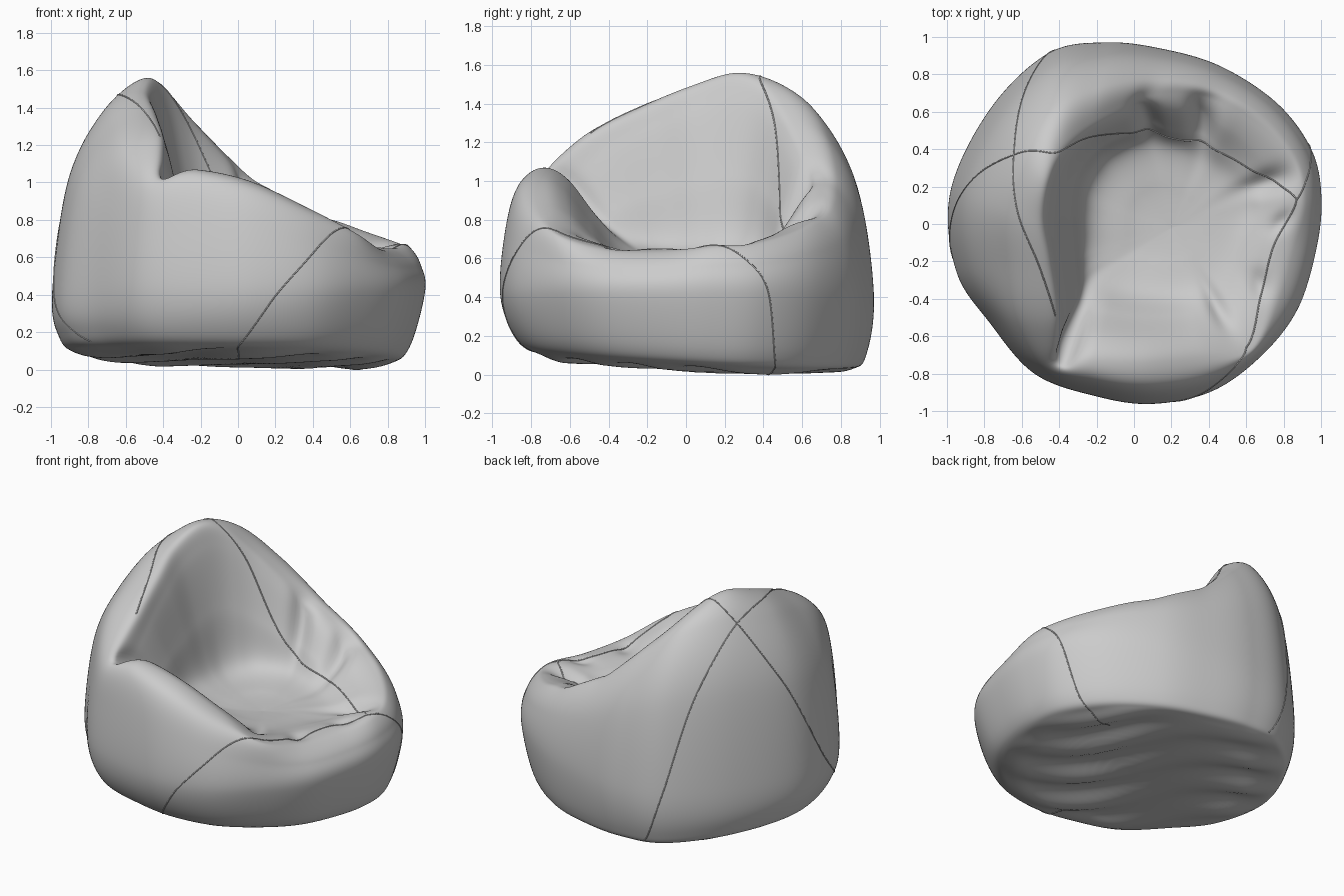
import bpy, bmesh
from math import sin, cos, radians, exp, floor
from mathutils import Vector

if "Cube" in bpy.data.objects:
    bpy.data.objects.remove(bpy.data.objects["Cube"])

# Columns around the bag: outline x,y | rim x,y,z | foot of inner wall x,y
COLS = [
    (1.0, .13, .87, .13, .67, .58, .08), (.95, .39, .81, .36, .69, .50, .20),
    (.77, .64, .58, .58, .77, .43, .28), (.47, .84, .30, .69, .89, .29, .37),
    (.16, .935, .03, .67, 1.06, .08, .42), (-.15, .97, -.22, .56, 1.31, -.10, .37),
    (-.46, .91, -.39, .43, 1.50, -.19, .29), (-.77, .61, -.48, .26, 1.56, -.24, .19),
    (-.98, .17, -.52, .02, 1.49, -.25, .08), (-.95, -.25, -.48, -.22, 1.39, -.25, -.03),
    (-.77, -.53, -.43, -.50, 1.25, -.25, -.16), (-.53, -.80, -.40, -.73, 1.05, -.22, -.27),
    (-.20, -.92, -.22, -.73, 1.07, -.10, -.33), (.10, -.96, .06, -.74, 1.01, .05, -.36),
    (.42, -.89, .36, -.71, .87, .25, -.36), (.68, -.70, .60, -.66, .74, .38, -.30),
    (.87, -.46, .70, -.40, .66, .45, -.20), (.97, -.15, .77, -.12, .65, .52, -.07)]
# Folds pressed into the rim: column, row, widths, depth
FOLDS = [(11.1, 8.0, .3, 1.3, .06), (3.9, 8.3, .25, 1.3, .06), (2.7, 8.2, .28, 1.3, .07),
         (.6, 8.4, .3, 1.2, .05), (16.2, 7.6, .25, .7, .03), (17.5, 7.6, .25, .7, .025),
         (14.9, 9, .25, .9, .03)]
STEP = 12
N = len(COLS)


def spline(pts, t, closed=False):
    """Catmull-Rom through pts at parameter t."""
    n = len(pts)
    i = int(floor(t))
    if not closed:
        i = min(max(i, 0), n - 2)
    f = t - i
    pick = (lambda k: pts[k % n]) if closed else (lambda k: pts[min(max(k, 0), n - 1)])
    a, b, c, d = (pick(i + k) for k in (-1, 0, 1, 2))
    return 0.5 * (2 * b + (c - a) * f + (2 * a - 5 * b + 4 * c - d) * f * f
                  + (3 * b - a - 3 * c + d) * f ** 3)


def profile(ox, oy, rx, ry, rz, ix, iy):
    """Bottom centre -> side -> rim -> inner wall -> seat centre."""
    o, r = Vector((ox, oy, .42)), Vector((rx, ry, rz))
    inner = Vector((ix, iy, .65 - .1 * ix))
    seat = Vector((.2, -.02, .575))
    full = .75 if oy < -.5 else 1  # the front panel is puffier

    def low(s, dz):
        return Vector((ox * s, oy * s, .055 - .05 * oy * s - .03 * ox * s + dz))

    def side(deg):
        p = o.lerp(r, full * (1 - cos(radians(deg))))
        p.z = o.z + (rz - o.z) * sin(radians(deg))
        return p

    def wall(s, drop):
        p = r.lerp(inner, s)
        p.z = rz + (inner.z - rz) * drop
        return p

    mid = inner.lerp(seat, .5)
    mid.z = .59
    return [Vector((0, 0, .055)), low(.55, 0), low(.83 + .04 * oy - .03 * ox, .015),
            low(.94 + .02 * oy - .025 * ox, .1), o, side(35), side(65), r,
            wall(.3, .15), wall(.65, .6), inner, mid, seat]


# Bag skin
profiles = [profile(*c) for c in COLS]
rows = len(profiles[0])
nu, nv = N * STEP, (rows - 1) * STEP
bm = bmesh.new()
grid = []
for j in range(nv + 1):
    ring = [spline(p, j / STEP) for p in profiles]
    if j in (0, nv):
        grid.append([bm.verts.new(ring[0])] * nu)
    else:
        grid.append([bm.verts.new(spline(ring, i / STEP, True)) for i in range(nu)])
for j in range(nv):
    for i in range(nu):
        k = (i + 1) % nu
        quad = (grid[j][i], grid[j][k], grid[j + 1][k], grid[j + 1][i])
        bm.faces.new(list(dict.fromkeys(quad))).smooth = True
bmesh.ops.recalc_face_normals(bm, faces=bm.faces)
bm.normal_update()

# Folds on the rim and pleats under the base
moves = []
for j in range(1, nv):
    for i in range(nu):
        v, u, w = grid[j][i], i / STEP, j / STEP
        d = 0
        for fu, fw, su, sw, depth in FOLDS:
            du = (u - fu + N / 2) % N - N / 2
            d -= depth * exp(-(du / su) ** 2 - ((w - fw) / sw) ** 2)
        if w < 2.3:
            x, y = v.co.x, v.co.y
            fade = min(1, (2.3 - w) / .9) * (.7 + .3 * sin(5 * x - 3 * y))
            d += .026 * fade * sin(12 * (x + y) + 1.8 * sin(3 * (x - y)))
        moves.append((v, v.normal * d))
for v, m in moves:
    v.co += m
lowest = min(v.co.z for v in bm.verts)
for v in bm.verts:
    v.co.z -= lowest
surface = [[v.co.copy() for v in ring] for ring in grid]
mesh = bpy.data.meshes.new("bag_body")
bm.to_mesh(mesh)
bm.free()
bpy.context.collection.objects.link(bpy.data.objects.new("bag_body", mesh))


def on_surface(u, w):
    a, b = u * STEP, min(max(w * STEP, 0), nv - 1)
    i, j = int(floor(a)), int(floor(b))
    lo = surface[j][i % nu].lerp(surface[j][(i + 1) % nu], a - i)
    hi = surface[j + 1][i % nu].lerp(surface[j + 1][(i + 1) % nu], a - i)
    return lo.lerp(hi, b - j)


# Piped seams following the skin
def seam(name, path):
    pts = [Vector(p) for p in path]
    count = (len(pts) - 1) * 14
    curve = bpy.data.curves.new(name, 'CURVE')
    curve.dimensions = '3D'
    curve.bevel_depth = .004
    curve.bevel_resolution = 1
    line = curve.splines.new('POLY')
    line.points.add(count)
    for k in range(count + 1):
        uv = spline(pts, k / 14)
        line.points[k].co = (*on_surface(uv.x, uv.y), 1)
    bpy.context.collection.objects.link(bpy.data.objects.new(name, curve))


seam("front_seam", [(15, 7), (14.1, 5), (13.25, 3.8), (12.7, 2.4), (12.7, 1.2)])
seam("seat_edge_seam", [(15, 7), (16, 7.3), (17, 7.3), (18, 7)])
seam("back_rim_seam", [(18, 7), (18.8, 8.5), (20.3, 9.2), (21.5, 9.5), (22.2, 9.2), (23.2, 8.2),
                       (24, 7.4), (25.1, 6), (25.8, 5), (26.6, 4), (27.6, 2.6)])
seam("back_seam", [(10, 7.1), (8.3, 6.6), (7.3, 6), (6.6, 5.2), (6, 4), (5.6, 2.6)])
seam("side_seam", [(0, 7), (.6, 5.5), (1, 4.5), (1.4, 3), (1.6, 2), (1.8, 1.2)])
